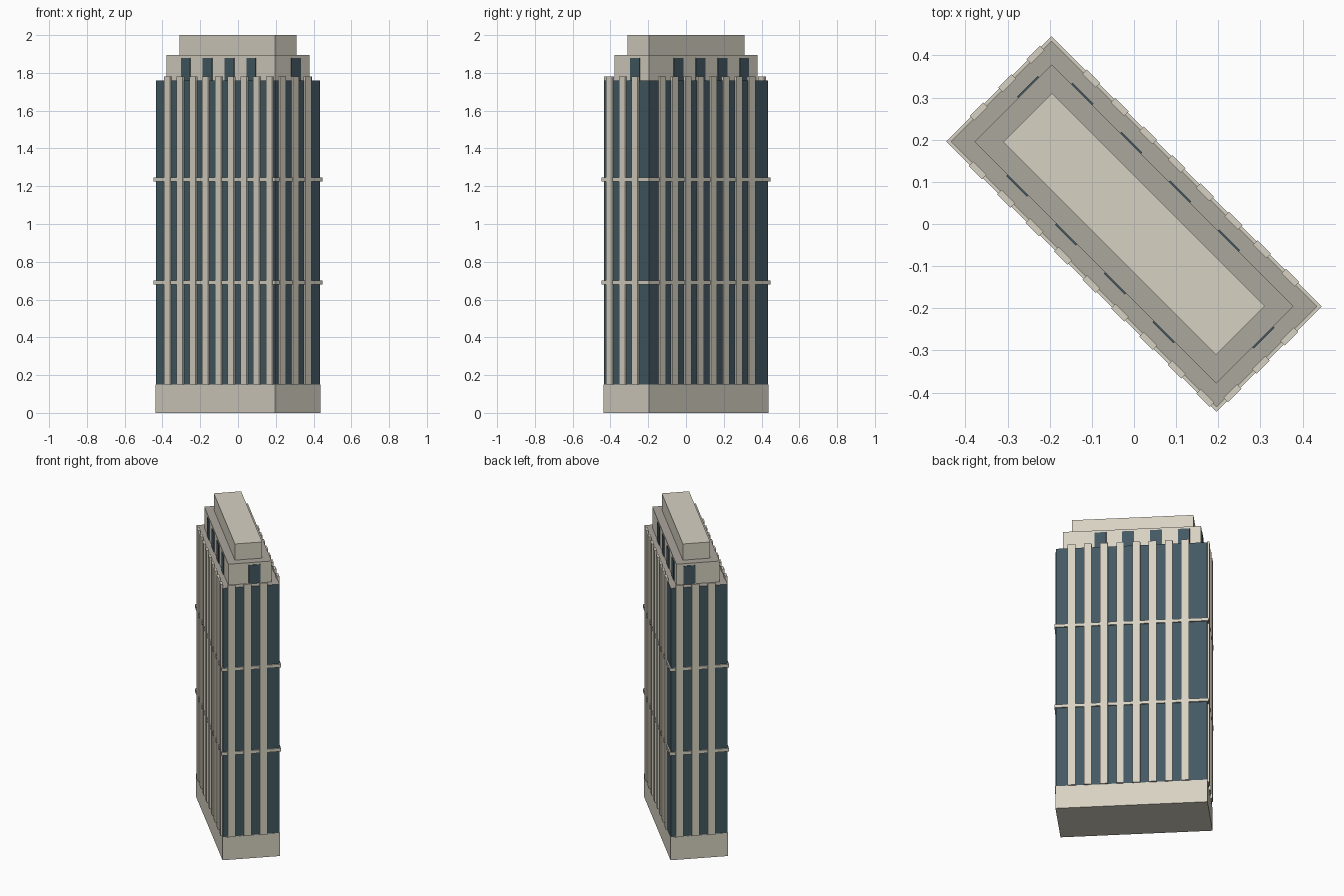
import bpy, bmesh, math
from mathutils import Matrix

if "Cube" in bpy.data.objects:
    bpy.data.objects.remove(bpy.data.objects["Cube"])


def material(name, rgb):
    m = bpy.data.materials.new(name)
    m.diffuse_color = (*rgb, 1)
    m.use_nodes = True
    m.node_tree.nodes["Principled BSDF"].inputs["Base Color"].default_value = m.diffuse_color
    return m


stone = material("beige_stone", (0.68, 0.64, 0.54))
glass = material("dark_blue_glass", (0.057, 0.100, 0.124))
roof = material("grey_roof", (0.41, 0.385, 0.335))

TURN = Matrix.Rotation(math.radians(-45), 4, 'Z')  # tower stands diagonally


def boxes(name, items, wall, top=None):
    """One object from (x0, x1, y0, y1, z0, z1) boxes; optional top material."""
    bm = bmesh.new()
    for x0, x1, y0, y1, z0, z1 in items:
        mat = (Matrix.Translation(((x0 + x1) / 2, (y0 + y1) / 2, (z0 + z1) / 2))
               @ Matrix.Diagonal((x1 - x0, y1 - y0, z1 - z0, 1)))
        bmesh.ops.create_cube(bm, size=1, matrix=mat)
    bm.normal_update()
    if top:
        for f in bm.faces:
            f.material_index = 1 if f.normal.z > 0.9 else 0
    bm.transform(TURN)
    me = bpy.data.meshes.new(name)
    bm.to_mesh(me)
    bm.free()
    me.materials.append(wall)
    if top:
        me.materials.append(top)
    ob = bpy.data.objects.new(name, me)
    bpy.context.collection.objects.link(ob)
    return ob


def block(length, width, z0, z1):
    return (-length / 2, length / 2, -width / 2, width / 2, z0, z1)


def plate(side, pos, w, half_l, half_w, inner, outer, z0, z1):
    """Upright plate on one wall, centred at pos along that wall."""
    a, b = pos - w / 2, pos + w / 2
    return {
        "front": (a, b, -half_w - outer, -half_w + inner, z0, z1),
        "back": (a, b, half_w - inner, half_w + outer, z0, z1),
        "right": (half_l - inner, half_l + outer, a, b, z0, z1),
        "left": (-half_l - outer, -half_l + inner, a, b, z0, z1),
    }[side]


L, W = 0.896, 0.342          # main footprint
CL, CW = 0.812, 0.259        # crown footprint

# Main masses
boxes("base", [block(L, W, 0, 0.15)], stone)
boxes("glass_body", [block(L - 0.004, W - 0.004, 0.15, 1.76)], glass, roof)
boxes("crown", [block(CL, CW, 1.76, 1.895)], stone, roof)
boxes("roof_block", [block(0.714, 0.163, 1.895, 2.0)], stone)

# Horizontal bands
boxes("floor_bands", [block(L + 0.012, W + 0.012, z - 0.01, z + 0.01)
                      for z in (0.69, 1.235)], stone)

# Pilasters, evenly stepped along each wall
STEP = 0.0955
rows = {
    "front": [-L / 2 + STEP * (i + 1) for i in range(9)],
    "back": [L / 2 - STEP * (i + 1) for i in range(8)],
    "right": [-W / 2 + 0.052 + STEP * i for i in range(3)],
    "left": [W / 2 - 0.052 - STEP * i for i in range(3)],
}
boxes("pilasters", [plate(s, p, 0.045, L / 2, W / 2, 0.006, 0.009, 0.15, 1.78)
                    for s, ps in rows.items() for p in ps], stone)

# Crown windows
wins = {
    "front": [-0.26 + 0.1637 * i for i in range(4)],
    "back": [-0.305 + 0.164 * i for i in range(4)],
    "right": [0.027],
    "left": [0.052],
}
boxes("crown_windows", [plate(s, p, 0.07, CL / 2, CW / 2, 0.002, 0.004, 1.76, 1.88)
                        for s, ps in wins.items() for p in ps], glass)
